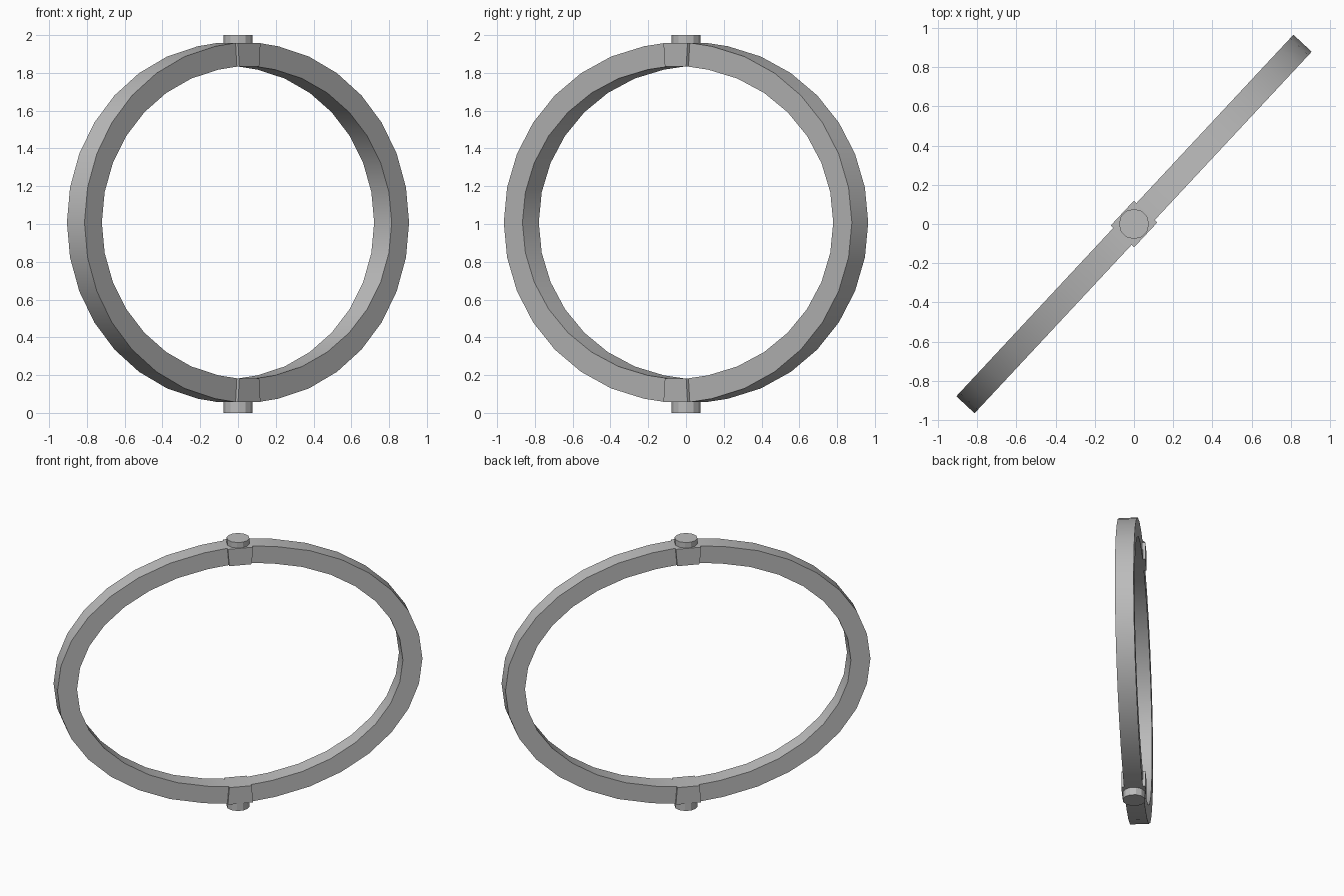
import bpy, bmesh, math
from mathutils import Matrix

cube = bpy.data.objects.get("Cube")
if cube:
    bpy.data.objects.remove(cube, do_unlink=True)

grey = bpy.data.materials.new("plain grey")
grey.use_nodes = True
colour = (0.5, 0.5, 0.5, 1)
grey.diffuse_color = colour
grey.node_tree.nodes["Principled BSDF"].inputs["Base Color"].default_value = colour

CENTRE, HALF = 1.008, 0.0635          # ring centre height, half thickness
OUTER, INNER = (1.26, 0.951), (1.125, 0.825)
SEGMENTS = 32
TURN = Matrix.Rotation(math.radians(47), 4, "Z")


def finish(bm, name):
    bmesh.ops.recalc_face_normals(bm, faces=bm.faces)
    mesh = bpy.data.meshes.new(name)
    bm.to_mesh(mesh)
    bm.free()
    mesh.materials.append(grey)
    obj = bpy.data.objects.new(name, mesh)
    bpy.context.collection.objects.link(obj)
    return obj


# Stations around the oval; the top and bottom ones are split by a flat collar
stations = []
for k in range(SEGMENTS):
    a = math.tau * k / SEGMENTS
    c, s = math.cos(a), math.sin(a)
    if k % (SEGMENTS // 2) == SEGMENTS // 4:
        for side in (s, -s):
            stations.append(((side * 0.087, s * OUTER[1]), (side * 0.077, s * INNER[1])))
    else:
        stations.append(((c * OUTER[0], s * OUTER[1]), (c * INNER[0], s * INNER[1])))

# Oval hoop with a rectangular section
bm = bmesh.new()
loops = []
for outer, inner in stations:
    section = [(outer, -HALF), (outer, HALF), (inner, HALF), (inner, -HALF)]
    loops.append([bm.verts.new((p[0], y, CENTRE + p[1])) for p, y in section])
for i, loop in enumerate(loops):
    following = loops[(i + 1) % len(loops)]
    for j in range(4):
        n = (j + 1) % 4
        bm.faces.new((loop[j], loop[n], following[n], following[j]))
bmesh.ops.recalc_face_normals(bm, faces=bm.faces)

# Thicker collars at top and bottom
collars = [f for f in bm.faces
           if abs(f.normal.y) > 0.9 and abs(f.calc_center_median().x) < 0.01]
for face in bmesh.ops.extrude_discrete_faces(bm, faces=collars)["faces"]:
    y = math.copysign(0.018, face.calc_center_median().y)
    bmesh.ops.translate(bm, verts=face.verts, vec=(0, y, 0))
bm.transform(TURN)
hoop = finish(bm, "hoop")
bpy.context.view_layer.objects.active = hoop
hoop.select_set(True)
bpy.ops.object.shade_smooth_by_angle(angle=math.radians(30))

# Pivot pegs
for name, low, high in (("top_peg", 1.95, 2.0), ("bottom_peg", 0.0, 0.065)):
    bm = bmesh.new()
    bmesh.ops.create_cone(bm, cap_ends=True, segments=12, radius1=0.077, radius2=0.077,
                          depth=high - low,
                          matrix=Matrix.Translation((0, 0, (low + high) / 2)))
    finish(bm, name)
